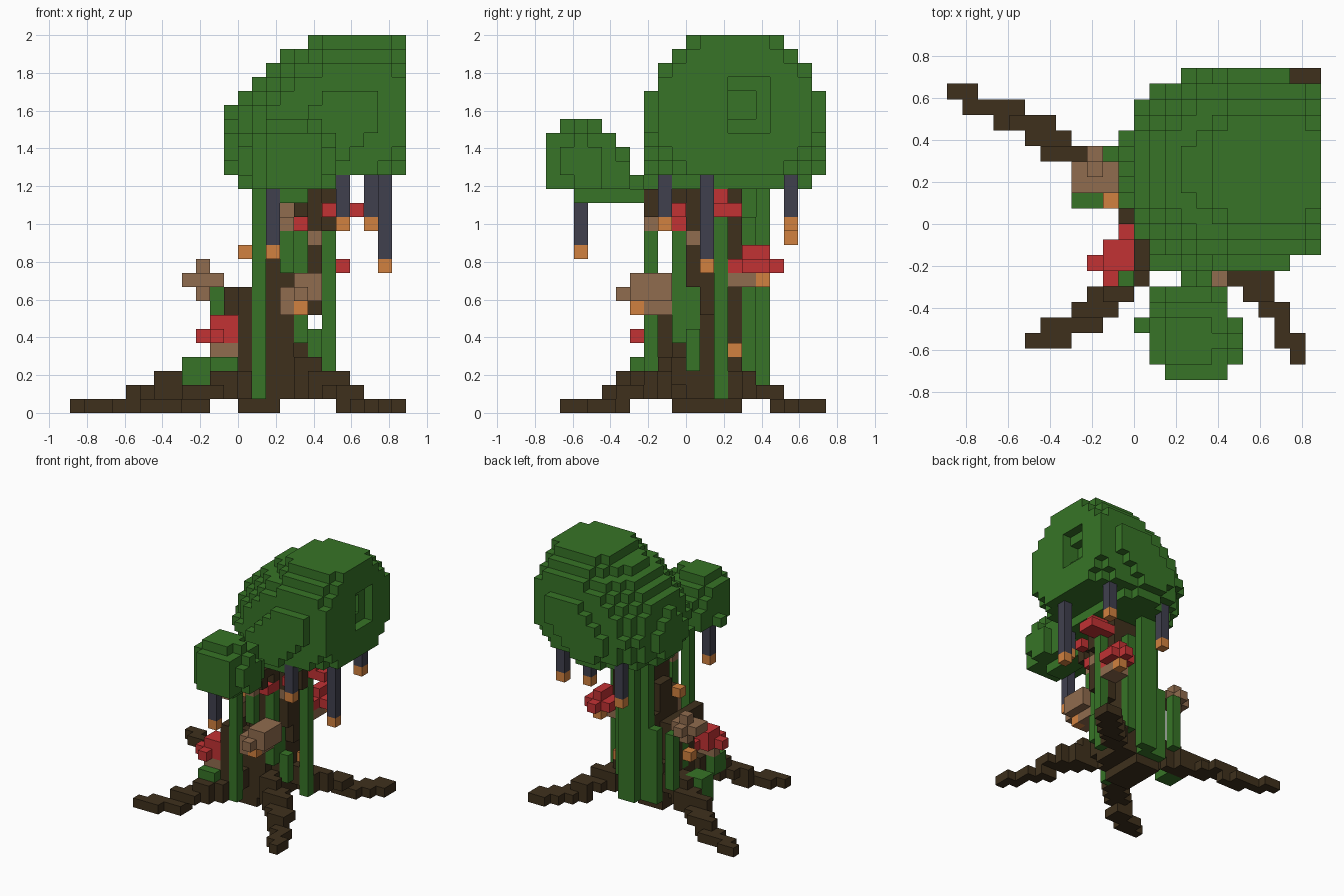
import bpy
import math
from mathutils import Vector
from itertools import product

cube = bpy.data.objects.get("Cube")
if cube:
    bpy.data.objects.remove(cube, do_unlink=True)

UNIT = 2 / 27                       # edge of one block
SIZE_X, SIZE_Y, SIZE_Z = 24, 20, 27  # blocks along each axis
cells = {}                          # block position -> part name
parts = {}                          # part name -> material


def material(name, rgb):
    mat = bpy.data.materials.new(name)
    mat.use_nodes = True
    mat.diffuse_color = (*rgb, 1)
    bsdf = mat.node_tree.nodes["Principled BSDF"]
    bsdf.inputs["Base Color"].default_value = (*rgb, 1)
    bsdf.inputs["Roughness"].default_value = 0.9
    return mat


LEAF = material("leaf green", (0.038, 0.175, 0.02))
BARK = material("dark bark", (0.049, 0.03, 0.012))
RED = material("mushroom red", (0.54, 0.032, 0.034))
TAN = material("mushroom tan", (0.28, 0.15, 0.077))
GLOW = material("lantern orange", (0.64, 0.22, 0.05))
IRON = material("slate iron", (0.051, 0.051, 0.076))


def put(part, mat, positions):
    """Claim blocks for a part; later parts replace earlier ones."""
    parts[part] = mat
    for p in positions:
        if 0 <= p[0] < SIZE_X and 0 <= p[1] < SIZE_Y and 0 <= p[2] < SIZE_Z:
            cells[tuple(p)] = part


def box(x0, x1, y0, y1, z0, z1):
    return product(range(x0, x1 + 1), range(y0, y1 + 1), range(z0, z1 + 1))


def ball(centre, radius):
    c = Vector(centre)
    return {p for p in box(0, SIZE_X - 1, 0, SIZE_Y - 1, 0, SIZE_Z - 1)
            if (Vector(p) - c).length <= radius}


# Trunk: small foot, then leans towards the crown and narrows with height
trunk = list(box(12, 14, 9, 13, 0, 0))
for z in range(1, 17):
    cx, cy = 13.2 + 0.18 * z, 11 + 0.03 * z
    r = 2.9 - 0.03 * z
    trunk += [(x, y, z) for x, y, _ in box(8, 20, 5, 17, 0, 0)
              if math.hypot(x - cx, y - cy) <= r]
put("trunk", BARK, trunk)
put("trunk_bulge", BARK, box(11, 12, 10, 12, 2, 8))
put("trunk_bulge", BARK, box(12, 12, 7, 9, 2, 8))
put("branch", BARK, box(15, 16, 7, 9, 15, 15))
put("branch", BARK, [(16, 7, 14)])

# Roots: stepped arms that arch down from the trunk to the ground
roots = {
    "back_right_root": [(0, 17.7, 0), (4, 16.2, 0.4), (6.6, 14.3, 1.6), (11, 12, 3.2)],
    "front_right_root": [(5, 2, 0), (8, 3.6, 0.4), (10, 5, 1.4), (12, 9, 3.2)],
    "front_left_root": [(22, 1, 0), (21, 3, 0), (19.4, 5, 0.4), (15, 9, 3.2)],
    "back_left_root": [(22.8, 19, 0), (20, 17, 0.2), (18, 14.5, 1.2), (15, 12, 3.2)],
}
for name, path in roots.items():
    arm = []
    for a, b in zip(path, path[1:]):
        wide = name != "front_left_root" or a[1] >= 5
        for s in range(25):
            x, y, z = Vector(a).lerp(Vector(b), s / 24)
            x, y, z = round(x), round(y), round(z)
            arm += box(x, x + wide, y, y, z - (z > 1), z)
    put(name, BARK, arm)

# Vines: upright green posts against the trunk
vines = [(13, 7, 1, 16), (18, 12, 1, 15), (15, 7, 10, 12), (17, 10, 3, 5),
         (16, 9, 5, 12), (16, 10, 6, 11), (11, 11, 4, 7), (10, 14, 3, 8),
         (12, 14, 1, 8), (13, 14, 1, 16), (14, 14, 1, 16), (15, 15, 1, 16),
         (14, 15, 1, 16), (16, 14, 3, 13), (14, 7, 15, 16)]
for x, y, z0, z1 in vines:
    put("vines", LEAF, box(x, x, y, y, z0, z1))
put("right_moss", LEAF, box(8, 9, 11, 12, 1, 3))
put("front_moss", LEAF, box(10, 11, 6, 7, 2, 3))

# Crown: blended balls, flat where they meet the outer side, with a hollow
low = {p for p in ball((17.05, 13, 18.8), 6.45)
       if p[2] >= 17 or (p[2] == 16 and p[0] < 20
                         and math.hypot(p[0] - 17, p[1] - 13) < 5.2)}
high = {p for p in ball((18.5, 13, 19.9), 6.4) | ball((20, 13, 21), 6.2)
        if p[2] >= 17}
hollow = set(box(23, 23, 13, 15, 20, 23)) | set(box(22, 22, 13, 14, 21, 22))
put("crown", LEAF, (low | high) - hollow)

# Small front crown
small = {p for p in ball((15.35, 2.15, 17.4), 3.18) | ball((14.9, 3.1, 16.2), 2.95)
         if p[2] >= 16}
put("small_crown", LEAF, small | set(box(15, 16, 2, 6, 15, 15)))

# Lanterns: position, height of the glowing end, top of the rod
lanterns = [(14, 2, 11, 15), (19, 8, 13, 16), (22, 11, 10, 16),
            (21, 17, 13, 16), (14, 17, 12, 16)]
for x, y, z0, z1 in lanterns:
    put("lantern_rods", IRON, box(x, x, y, y, z0 + 1, z1))
    put("lantern_lights", GLOW, [(x, y, z0)])


def cap(part, mat, x, y, z):
    """Mushroom cap: a cross of blocks with one block on top."""
    put(part, mat, box(x - 1, x + 1, y, y, z, z))
    put(part, mat, box(x, x, y - 1, y + 1, z, z))
    put(part, mat, [(x, y, z + 1)])


# Red mushrooms with tan stems
cap("low_red_mushroom", RED, 10, 7, 5)
put("low_red_mushroom", RED, box(10, 11, 7, 8, 5, 6))
put("low_red_mushroom", RED, [(11, 9, 5)])
put("red_mushroom_stems", TAN, box(10, 11, 7, 7, 4, 4))

cap("left_red_mushroom", RED, 18, 15, 10)
put("left_red_mushroom", RED, box(17, 19, 14, 15, 10, 10))
put("left_red_mushroom", RED, box(18, 18, 13, 15, 10, 10))
put("left_red_mushroom", RED, box(18, 18, 14, 15, 11, 11))
put("red_mushroom_stems", TAN, box(17, 18, 13, 14, 9, 9))

put("upper_red_mushroom", RED, box(18, 20, 12, 13, 14, 14))
put("upper_red_mushroom", RED, box(18, 19, 12, 12, 15, 15))
put("front_red_mushroom", RED, box(16, 16, 8, 9, 13, 13))
put("front_red_mushroom", RED, [(18, 9, 14)])
put("red_mushroom_stems", TAN, [(17, 10, 12), (15, 7, 13), (15, 8, 14)])

# Tan mushrooms
cap("right_tan_mushroom", TAN, 9, 13, 9)
put("right_tan_mushroom", TAN, box(8, 10, 12, 13, 9, 9))
put("right_tan_mushroom", TAN, [(9, 13, 8)])
cap("front_tan_mushroom", TAN, 16, 6, 8)
put("front_tan_mushroom", TAN, box(15, 17, 6, 8, 8, 8))
put("front_tan_mushroom", TAN, box(16, 17, 6, 8, 9, 9))
put("front_tan_mushroom", TAN, box(15, 16, 6, 8, 7, 7))

# Small orange growths
put("orange_growths", GLOW, [(12, 10, 11), (10, 11, 5), (16, 6, 7),
                             (17, 13, 4), (18, 15, 9)])

# Turn each part into one mesh that keeps only the exposed block faces
SIDES = [(axis, sign) for axis in range(3) for sign in (0, 1)]


def build(part):
    verts, faces = {}, []
    for p in (c for c, owner in cells.items() if owner == part):
        for axis, sign in SIDES:
            beside = list(p)
            beside[axis] += 2 * sign - 1
            if tuple(beside) in cells:
                continue
            quad = []
            for u, v in ((0, 0), (1, 0), (1, 1), (0, 1)):
                corner = list(p)
                corner[axis] += sign
                corner[(axis + 1) % 3] += u
                corner[(axis + 2) % 3] += v
                quad.append(verts.setdefault(tuple(corner), len(verts)))
            faces.append(quad if sign else quad[::-1])
    shift = Vector((SIZE_X / 2, SIZE_Y / 2, 0))
    mesh = bpy.data.meshes.new(part)
    mesh.from_pydata([(Vector(v) - shift) * UNIT for v in verts], [], faces)
    mesh.materials.append(parts[part])
    bpy.context.collection.objects.link(bpy.data.objects.new(part, mesh))


for part in parts:
    build(part)
